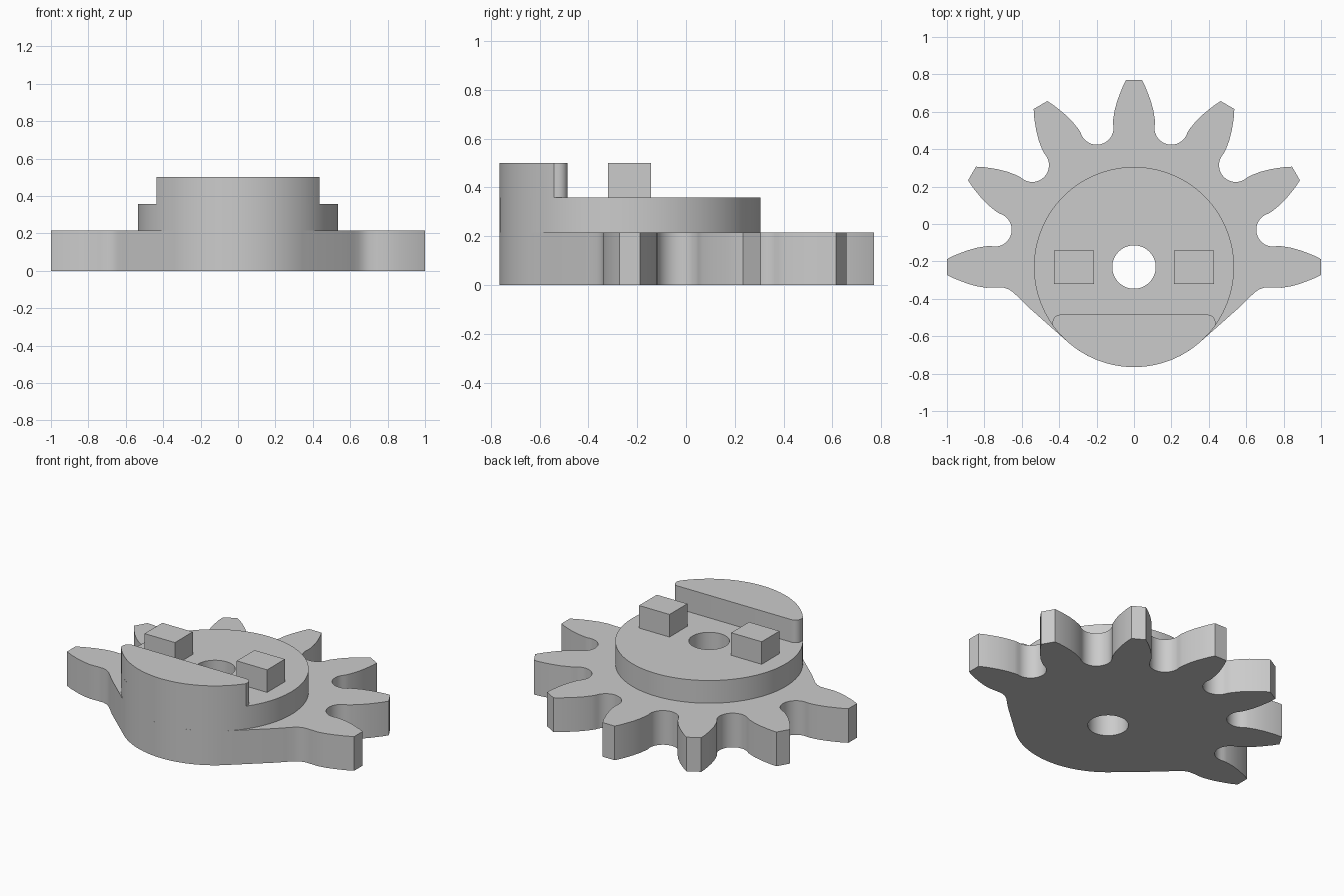
import bpy
from math import sin, cos, radians, pi

cube = bpy.data.objects.get("Cube")
if cube:
    bpy.data.objects.remove(cube, do_unlink=True)

AXIS_Y = -0.23          # shared axis of gear, hub and bore
HUB_R, BORE_R = 0.535, 0.116
PLATE_TOP, HUB_TOP, TOP = 0.215, 0.358, 0.5

grey = bpy.data.materials.new("plain grey")
grey.use_nodes = True
grey.diffuse_color = (0.6, 0.6, 0.6, 1)
bsdf = grey.node_tree.nodes["Principled BSDF"]
bsdf.inputs["Base Color"].default_value = grey.diffuse_color


def arc(radius, start, end, steps, cx=0.0, cy=0.0):
    """Points along an arc, angles in degrees."""
    angles = [radians(start + (end - start) * i / steps) for i in range(steps + 1)]
    return [(cx + radius * cos(a), cy + radius * sin(a)) for a in angles]


def turn(points, degrees):
    c, s = cos(radians(degrees)), sin(radians(degrees))
    return [(x * c - y * s, x * s + y * c) for x, y in points]


def extrude(name, loops, bottom, top):
    """Solid from closed outlines about the axis; inner outlines become holes."""
    curve = bpy.data.curves.new(name, "CURVE")
    curve.dimensions = "2D"
    curve.fill_mode = "BOTH"
    curve.extrude = (top - bottom) / 2
    for loop in loops:
        spline = curve.splines.new("POLY")
        spline.points.add(len(loop) - 1)
        for point, (x, y) in zip(spline.points, loop):
            point.co = (x, y + AXIS_Y, 0, 1)
        spline.use_cyclic_u = True
    source = bpy.data.objects.new(name + "_outline", curve)
    bpy.context.collection.objects.link(source)
    bpy.context.view_layer.update()
    mesh = bpy.data.meshes.new_from_object(source.evaluated_get(bpy.context.evaluated_depsgraph_get()))
    bpy.data.objects.remove(source, do_unlink=True)
    finish(name, mesh, (bottom + top) / 2)


def finish(name, mesh, z):
    import bmesh
    bm = bmesh.new()
    bm.from_mesh(mesh)
    bmesh.ops.remove_doubles(bm, verts=bm.verts, dist=0.0001)
    bmesh.ops.translate(bm, verts=bm.verts, vec=(0, 0, z))
    bmesh.ops.recalc_face_normals(bm, faces=bm.faces)
    bm.to_mesh(mesh)
    bm.free()
    mesh.materials.clear()
    mesh.materials.append(grey)
    obj = bpy.data.objects.new(name, mesh)
    bpy.context.collection.objects.link(obj)
    bpy.ops.object.select_all(action="DESELECT")
    obj.select_set(True)
    bpy.context.view_layer.objects.active = obj
    bpy.ops.object.shade_smooth_by_angle(angle=radians(30))


# Gear plate: seven teeth on the back half, tapering to the hub at the front
flank = [(1.0, 0.042), (0.965, 0.06), (0.93, 0.074), (0.89, 0.089), (0.84, 0.103), (0.79, 0.111)]
tooth = [(x, -y) for x, y in reversed(flank)] + [(1.0, 0.0)] + flank
valley = [(x, y) for x, y in arc(0.09, 270, 90, 16, cx=0.77)]
shoulder = [(0.57, -0.21), (0.615, -0.165), (0.645, -0.136), (0.67, -0.119),
            (0.7, -0.109), (0.74, -0.109)]
outline = list(shoulder)
for k in range(7):
    outline += turn(tooth, 30 * k)
    if k < 6:
        outline += turn(valley, 30 * k + 15)
outline += [(-x, y) for x, y in reversed(shoulder)]
outline += arc(HUB_R, 230, 310, 32)
bore = arc(BORE_R, 0, 354, 59)
extrude("gear_plate", [outline, bore], 0, PLATE_TOP)

# Round hub with the same bore
extrude("hub", [arc(HUB_R, 0, 357, 119), bore], PLATE_TOP, HUB_TOP)

# Raised front ridge: a slice of the hub circle with rounded back corners
corner = arc(0.04, 0, 90, 8, cx=0.395, cy=-0.295)
ridge = arc(HUB_R, 215.6, 324.4, 44) + corner + [(-x, y) for x, y in reversed(corner)]
extrude("front_ridge", [ridge], HUB_TOP, TOP)

# Two drive blocks beside the bore
for name, side in (("left_block", 1), ("right_block", -1)):
    block = [(side * x, y) for x, y in ((0.215, -0.09), (0.427, -0.09), (0.427, 0.087), (0.215, 0.087))]
    extrude(name, [block], HUB_TOP, TOP)
